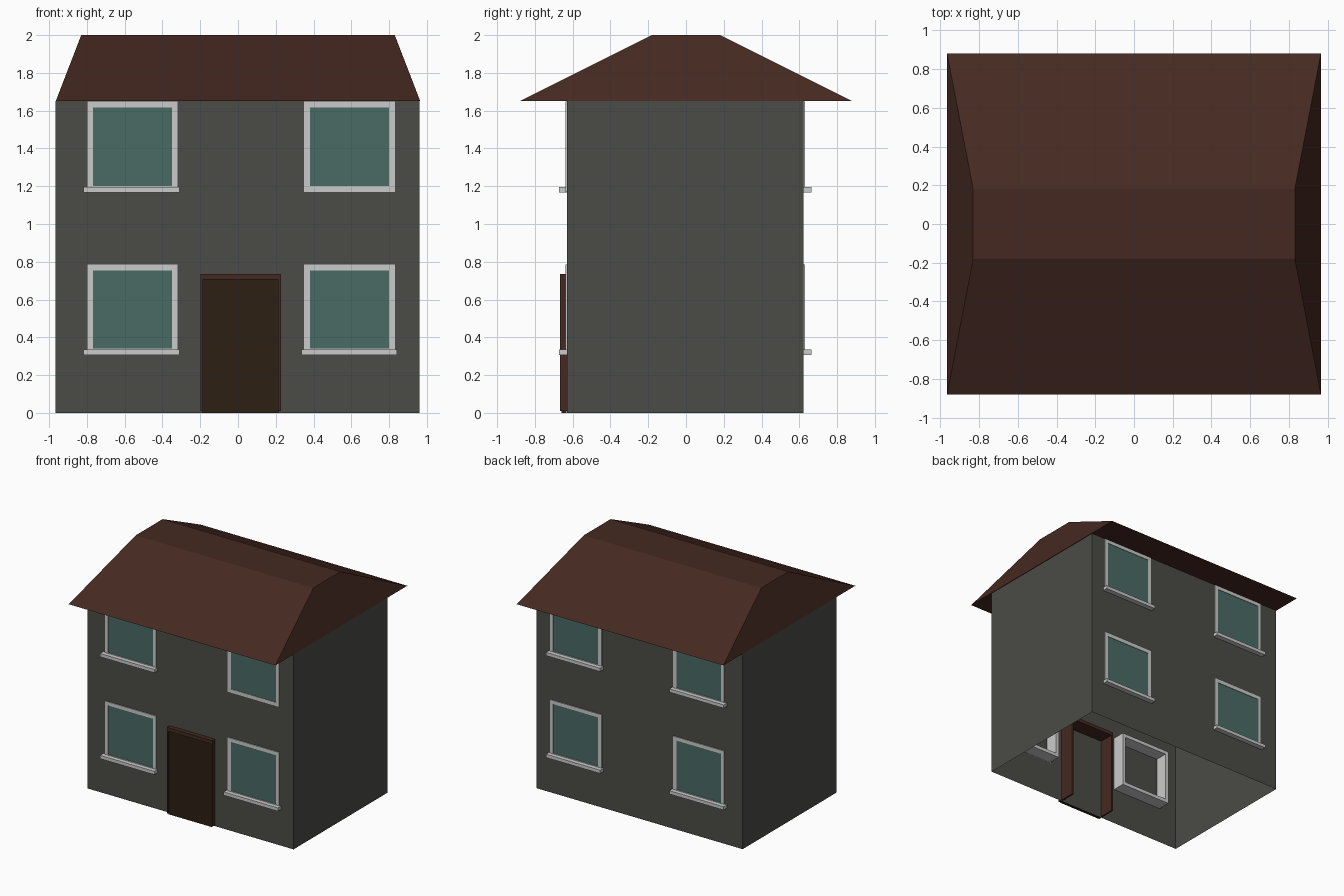
import bpy, bmesh

if "Cube" in bpy.data.objects:
    bpy.data.objects.remove(bpy.data.objects["Cube"])


def material(name, rgb):
    m = bpy.data.materials.new(name)
    m.diffuse_color = (*rgb, 1)
    m.use_nodes = True
    m.node_tree.nodes["Principled BSDF"].inputs["Base Color"].default_value = m.diffuse_color
    return m


WALL = material("wall", (0.07, 0.07, 0.062))
ROOF = material("roof", (0.06, 0.022, 0.015))
GLASS = material("glass", (0.067, 0.147, 0.13))
DOOR = material("door", (0.025, 0.014, 0.006))


def finish(name, bm, mat=None):
    bmesh.ops.recalc_face_normals(bm, faces=bm.faces)
    me = bpy.data.meshes.new(name)
    bm.to_mesh(me)
    bm.free()
    ob = bpy.data.objects.new(name, me)
    bpy.context.collection.objects.link(ob)
    if mat:
        me.materials.append(mat)
    return ob


def frustum(name, low, high, z0, z1, mat=None, caps=True):
    """Four-sided block between two rectangles given as (x0, x1, y0, y1)."""
    bm = bmesh.new()
    rings = []
    for (x0, x1, y0, y1), z in ((low, z0), (high, z1)):
        rings.append([bm.verts.new((x, y, z)) for x, y in
                      ((x0, y0), (x1, y0), (x1, y1), (x0, y1))])
    a, b = rings
    for i in range(4):
        j = (i + 1) % 4
        bm.faces.new((a[i], a[j], b[j], b[i]))
    if caps:
        bm.faces.new(a)
        bm.faces.new(b)
    return finish(name, bm, mat)


def box(name, x0, x1, y0, y1, z0, z1, mat=None):
    r = (x0, x1, y0, y1)
    return frustum(name, r, r, z0, z1, mat)


def frame(name, outer, inner, y0, y1, closed, mat=None):
    """Band between two outlines in xz, extruded along y."""
    bm = bmesh.new()
    o = [bm.verts.new((x, y0, z)) for x, z in outer]
    i = [bm.verts.new((x, y0, z)) for x, z in inner]
    n = len(o)
    faces = [bm.faces.new((o[k], o[(k + 1) % n], i[(k + 1) % n], i[k]))
             for k in range(n if closed else n - 1)]
    ext = bmesh.ops.extrude_face_region(bm, geom=faces, use_keep_orig=True)
    verts = [g for g in ext["geom"] if isinstance(g, bmesh.types.BMVert)]
    bmesh.ops.translate(bm, vec=(0, y1 - y0, 0), verts=verts)
    return finish(name, bm, mat)


def rect(x0, x1, z0, z1):
    return [(x0, z0), (x1, z0), (x1, z1), (x0, z1)]


# Wall shell, open below
plan = (-0.965, 0.96, -0.63, 0.622)
frustum("walls", plan, plan, 0, 1.65, WALL, caps=False)

# Roof with flat top and wide eaves
frustum("roof", (-0.965, 0.965, -0.88, 0.88), (-0.83, 0.83, -0.18, 0.18),
        1.65, 2.0, ROOF)

# Windows: frame through the wall, pane just outside it, sill below
T = 0.03
for side, s, wall_y in (("front", -1, 0.63), ("back", 1, 0.622)):
    for col, x0, x1, sill in (("left", -0.797, -0.32, (-0.817, -0.31)),
                              ("right", 0.35, 0.83, (0.337, 0.843))):
        for row, z0, z1 in (("lower", 0.31, 0.785), ("upper", 1.17, 1.648)):
            tag = f"{side}_{row}_{col}"
            frame(f"window_frame_{tag}", rect(x0, x1, z0, z1),
                  rect(x0 + T, x1 - T, z0 + T, z1 - T),
                  s * (wall_y + 0.007), s * (wall_y - 0.11), True)
            bm = bmesh.new()
            pane = [bm.verts.new((x, s * (wall_y + 0.003), z)) for x, z in
                    rect(x0 + T, x1 - T, z0 + T, z1 - T)]
            bm.faces.new(pane if s < 0 else pane[::-1])
            me = bpy.data.meshes.new("window_pane")
            bm.to_mesh(me)
            bm.free()
            me.materials.append(GLASS)
            ob = bpy.data.objects.new(f"window_pane_{tag}", me)
            bpy.context.collection.objects.link(ob)
            # The front upper right window has no sill
            if tag != "front_upper_right":
                ya, yb = sorted((s * wall_y, s * (wall_y + 0.043)))
                box(f"window_sill_{tag}", *sill, ya, yb, z0 - 0.003, z0 + 0.025)

# Door with surround
frame("door_frame",
      [(-0.198, 0.01), (-0.198, 0.735), (0.228, 0.735), (0.228, 0.01)],
      [(-0.185, 0.01), (-0.185, 0.705), (0.213, 0.705), (0.213, 0.01)],
      -0.667, -0.5, False, ROOF)
box("door", -0.187, 0.215, -0.658, -0.632, 0.0, 0.706, DOOR)
